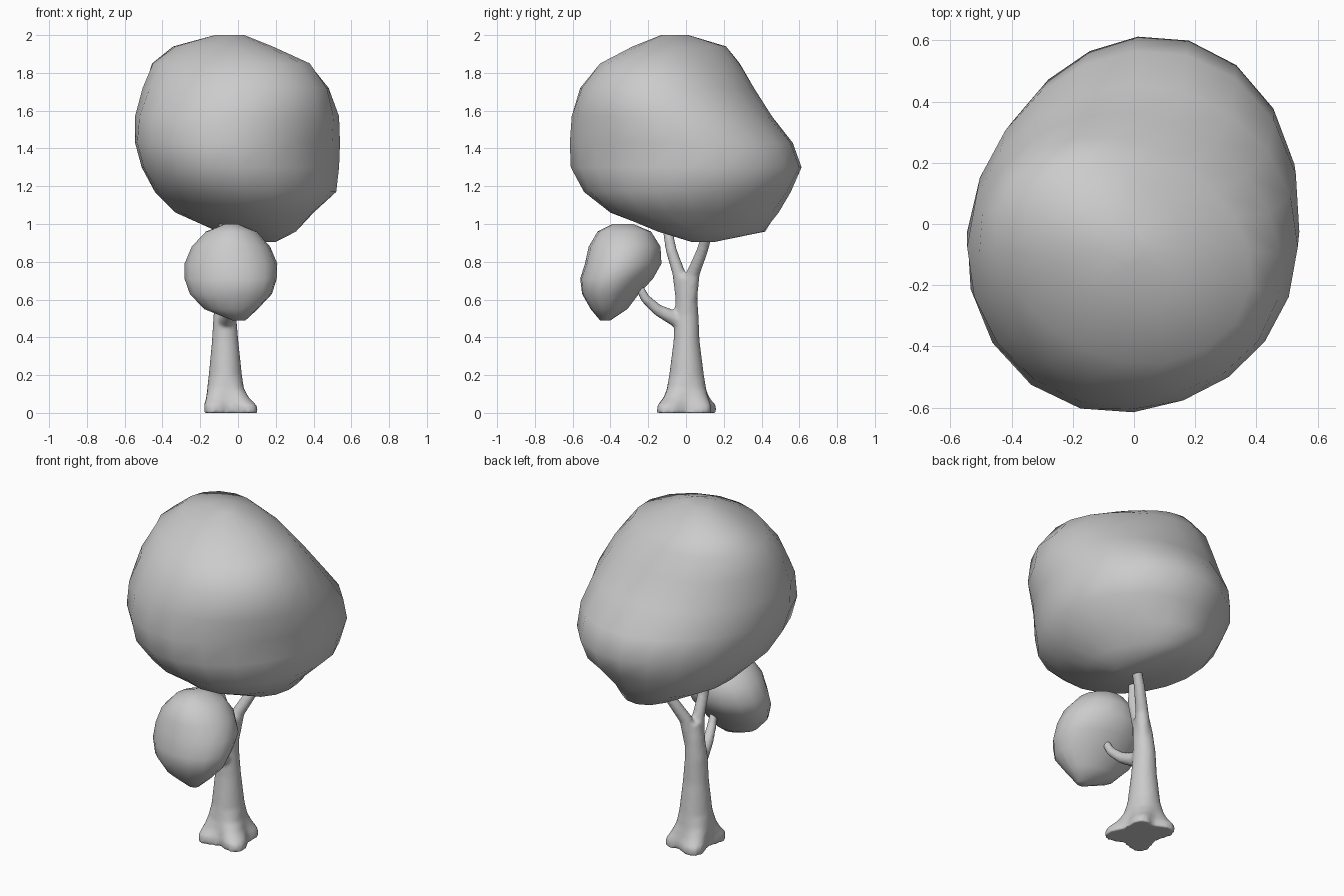
import bpy, bmesh
from math import sin, cos, pi, radians
from mathutils import Vector


def skin(bm, rings):
    """Bridge a stack of point rings into a closed shell."""
    loops = [[bm.verts.new(p) for p in ring] for ring in rings]
    n = len(loops[0])
    for a, b in zip(loops, loops[1:]):
        for i in range(n):
            j = (i + 1) % n
            bm.faces.new((a[i], a[j], b[j], b[i]))
    bm.faces.new(loops[0][::-1])
    bm.faces.new(loops[-1])


def finish(name, bm):
    bmesh.ops.recalc_face_normals(bm, faces=bm.faces)
    for f in bm.faces:
        f.smooth = True
    mesh = bpy.data.meshes.new(name)
    bm.to_mesh(mesh)
    bm.free()
    obj = bpy.data.objects.new(name, mesh)
    bpy.context.collection.objects.link(obj)
    return obj


def crown(name, levels, sides):
    """Foliage blob from levels of (z, x min, x max, y min, y max, diagonal skew)."""
    rings = []
    for z, x0, x1, y0, y1, skew in levels:
        ring = []
        for i in range(sides):
            t = 2 * pi * i / sides
            k = 1 + skew * sin(2 * t)
            ring.append(((x0 + x1) / 2 + (x1 - x0) / 2 * k * cos(t),
                         (y0 + y1) / 2 + (y1 - y0) / 2 * k * sin(t), z))
        rings.append(ring)
    bm = bmesh.new()
    skin(bm, rings)
    return finish(name, bm)


def branch(bm, path, sides=12):
    """Tapered round limb through (x, y, z, radius) points."""
    pts = [Vector(p[:3]) for p in path]
    rings = []
    for i, p in enumerate(pts):
        d = (pts[min(i + 1, len(pts) - 1)] - pts[max(i - 1, 0)]).normalized()
        u = Vector((1, 0, 0))
        u = (u - d * u.dot(d)).normalized()
        v = d.cross(u)
        r = path[i][3]
        rings.append([p + r * (u * cos(2 * pi * k / sides) + v * sin(2 * pi * k / sides))
                      for k in range(sides)])
    skin(bm, rings)


# Large crown, leaning down toward the back
crown("large_crown", [
    (0.905, 0.10, 0.20, 0.03, 0.15, -0.1),
    (0.96, -0.10, 0.30, -0.14, 0.41, -0.15),
    (1.06, -0.33, 0.40, -0.40, 0.49, -0.05),
    (1.17, -0.44, 0.52, -0.54, 0.555, 0.02),
    (1.30, -0.51, 0.535, -0.61, 0.612, 0.05),
    (1.43, -0.545, 0.54, -0.615, 0.565, 0.05),
    (1.57, -0.545, 0.535, -0.605, 0.455, 0.01),
    (1.72, -0.505, 0.48, -0.56, 0.36, -0.05),
    (1.85, -0.45, 0.375, -0.45, 0.28, -0.11),
    (1.94, -0.33, 0.17, -0.27, 0.20, -0.18),
    (2.00, -0.12, 0.03, -0.13, 0.01, -0.15)], 20)

# Small crown on the front branch
crown("small_crown", [
    (0.49, -0.03, 0.04, -0.455, -0.40, 0),
    (0.55, -0.18, 0.105, -0.505, -0.31, -0.05),
    (0.63, -0.255, 0.18, -0.55, -0.25, -0.07),
    (0.71, -0.283, 0.205, -0.56, -0.175, -0.06),
    (0.79, -0.283, 0.208, -0.535, -0.13, -0.04),
    (0.88, -0.245, 0.17, -0.515, -0.135, -0.02),
    (0.96, -0.17, 0.10, -0.468, -0.185, 0),
    (1.00, -0.07, 0.00, -0.39, -0.28, 0)], 16)

# Trunk with flared root lobes: (z, centre x, radius x, radius y, lobe depth)
bm = bmesh.new()
rings = []
for z, cx, rx, ry, lobe in [
        (0.0, -0.035, 0.150, 0.165, 0.22), (0.04, -0.04, 0.146, 0.162, 0.22),
        (0.08, -0.055, 0.124, 0.133, 0.13), (0.13, -0.065, 0.103, 0.109, 0.05),
        (0.20, -0.067, 0.088, 0.092, 0.0), (0.38, -0.068, 0.070, 0.069, 0.0),
        (0.52, -0.070, 0.060, 0.063, 0.0), (0.64, -0.058, 0.053, 0.056, 0.0),
        (0.72, -0.048, 0.043, 0.048, 0.0)]:
    ring = []
    for i in range(32):
        t = 2 * pi * i / 32
        k = 1 + lobe * cos(4 * (t - radians(45)))
        # the back right root is the shortest
        k *= 1 - 1.2 * lobe * max(0, cos(t - radians(35))) ** 4
        ring.append((cx + rx * k * cos(t), 0.003 + ry * k * sin(t), z))
    rings.append(ring)
skin(bm, rings)

# Fork into the large crown, and the front side branch
branch(bm, [(-0.068, -0.005, 0.55, 0.045), (-0.056, -0.038, 0.74, 0.035),
            (-0.06, -0.078, 0.86, 0.030), (-0.075, -0.096, 0.96, 0.027),
            (-0.08, -0.10, 1.07, 0.024)])
branch(bm, [(-0.06, 0.01, 0.55, 0.045), (-0.025, 0.038, 0.74, 0.036),
            (0.03, 0.083, 0.85, 0.031), (0.07, 0.108, 0.93, 0.029),
            (0.085, 0.116, 0.99, 0.026)])
branch(bm, [(-0.07, 0.0, 0.47, 0.05), (-0.06, -0.07, 0.505, 0.040),
            (-0.04, -0.15, 0.545, 0.031), (-0.02, -0.215, 0.605, 0.026),
            (-0.01, -0.25, 0.67, 0.022)])
trunk = finish("trunk", bm)

# Blend the limbs into one smooth skin
remesh = trunk.modifiers.new("blend", 'REMESH')
remesh.mode = 'VOXEL'
remesh.voxel_size = 0.011
remesh.use_smooth_shade = True
smooth = trunk.modifiers.new("soften", 'SMOOTH')
smooth.factor = 0.5
smooth.iterations = 4
